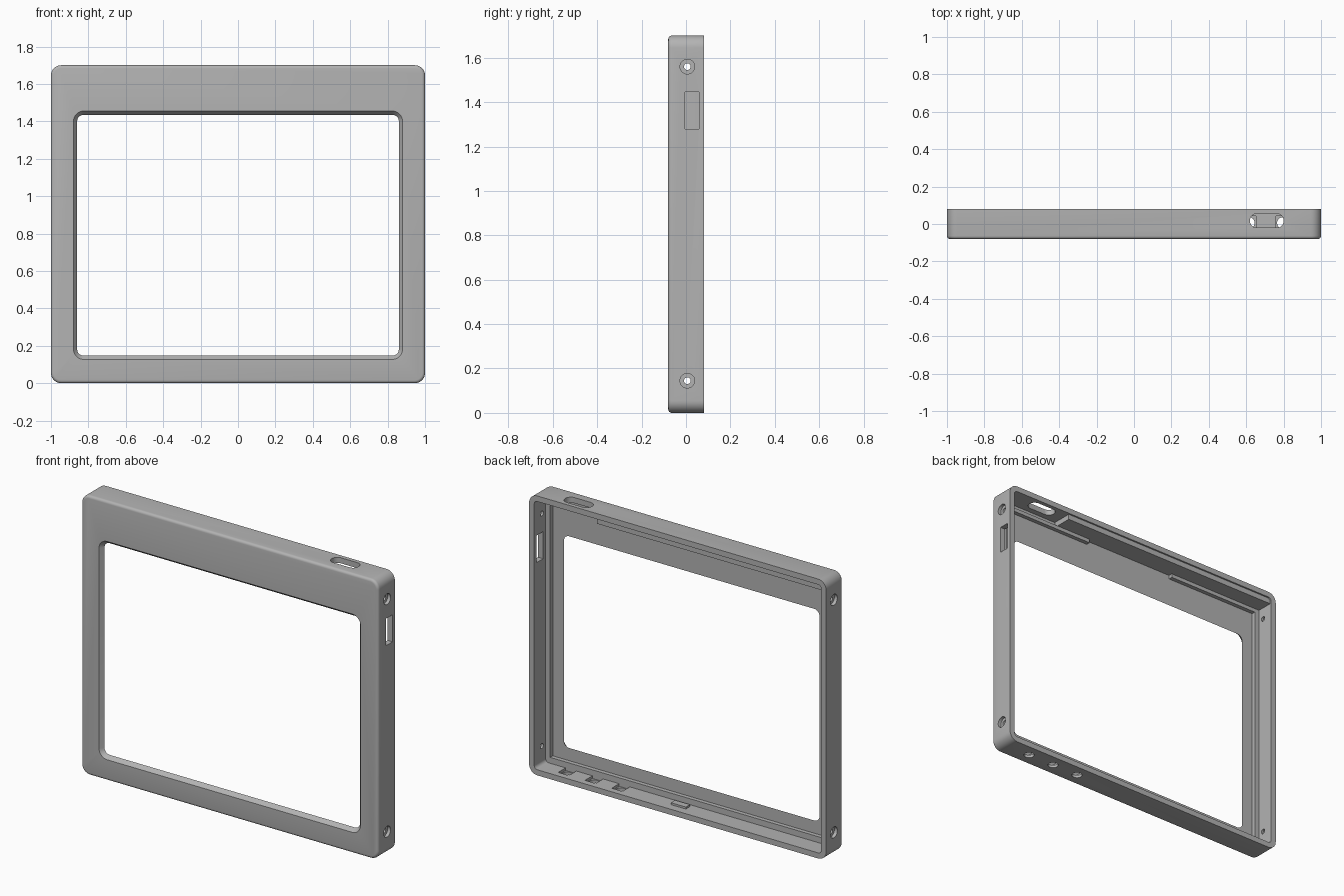
import bpy, bmesh, math
from mathutils import Matrix

if "Cube" in bpy.data.objects:
    bpy.data.objects.remove(bpy.data.objects["Cube"])

grey = bpy.data.materials.new("plain grey")
grey.diffuse_color = (0.45, 0.45, 0.45, 1)
grey.use_nodes = True
grey.node_tree.nodes["Principled BSDF"].inputs["Base Color"].default_value = grey.diffuse_color
H = 1.70          # overall height
WALL = 0.034      # wall thickness
FRONT, BACK, PLATE = -0.08, 0.08, -0.055


def finish(name, bm):
    bmesh.ops.recalc_face_normals(bm, faces=bm.faces[:])
    mesh = bpy.data.meshes.new(name)
    bm.to_mesh(mesh)
    bm.free()
    mesh.materials.append(grey)
    ob = bpy.data.objects.new(name, mesh)
    bpy.context.collection.objects.link(ob)
    return ob


def rounded(x0, x1, z0, z1, r, n=8):
    """Rounded rectangle outline as 2D points."""
    pts = []
    for cx, cz, a in ((x1 - r, z1 - r, 0), (x0 + r, z1 - r, 90),
                      (x0 + r, z0 + r, 180), (x1 - r, z0 + r, 270)):
        for i in range(n + 1):
            t = math.radians(a + 90 * i / n)
            pts.append((cx + r * math.cos(t), cz + r * math.sin(t)))
    return pts


def loft(name, sections, axis="Y"):
    """Skin a list of (outline, depth) sections along y or z."""
    bm = bmesh.new()
    rings = []
    for pts, d in sections:
        rings.append([bm.verts.new((a, d, b) if axis == "Y" else (a, b, d)) for a, b in pts])
    for r0, r1 in zip(rings, rings[1:]):
        for i in range(len(r0)):
            j = (i + 1) % len(r0)
            bm.faces.new((r0[i], r0[j], r1[j], r1[i]))
    bm.faces.new(rings[0])
    bm.faces.new(rings[-1])
    return finish(name, bm)


def box(name, x0, x1, y0, y1, z0, z1):
    bm = bmesh.new()
    bmesh.ops.create_cube(bm, size=1, matrix=Matrix.Translation(
        ((x0 + x1) / 2, (y0 + y1) / 2, (z0 + z1) / 2)) @ Matrix.Diagonal((x1 - x0, y1 - y0, z1 - z0, 1)))
    return finish(name, bm)


def cylinder(name, centre, r, length, axis):
    bm = bmesh.new()
    rot = Matrix.Rotation(math.pi / 2, 4, "Y") if axis == "X" else Matrix()
    bmesh.ops.create_cone(bm, cap_ends=True, segments=32, radius1=r, radius2=r, depth=length,
                          matrix=Matrix.Translation(centre) @ rot)
    return finish(name, bm)


# Housing: rounded slab with a filleted front edge
R, F = 0.055, 0.016
secs = []
for i in range(5):
    t = math.radians(90 * i / 4)
    e = F * (1 - math.sin(t))
    secs.append((rounded(-1 + e, 1 - e, e, H - e, R - e), FRONT + F * (1 - math.cos(t))))
secs.append((rounded(-1, 1, 0, H, R), BACK))
housing = loft("housing", secs)

# Hollow interior, open at the back
i = 1 - WALL
cutters = [loft("cavity_cutter", [(rounded(-i, i, WALL, H - WALL, R - WALL), PLATE),
                                  (rounded(-i, i, WALL, H - WALL, R - WALL), BACK + 0.1)])]

# Screen window with a sloped border
def window(e):
    return rounded(-0.86 - e, 0.86 + e, 0.147 - e, 1.435 + e, 0.035 + e)
cutters.append(loft("window_cutter", [(window(0.028), FRONT - 0.01), (window(0.0), PLATE),
                                      (window(0.0), PLATE + 0.05)]))

# Screw holes with counterbores, both sides
for s in (-1, 1):
    for z in (0.145, 1.56):
        cutters.append(cylinder("screw_cutter", (s * 0.98, 0.006, z), 0.015, 0.2, "X"))
        cutters.append(cylinder("counterbore_cutter", (s * 1.03, 0.006, z), 0.033, 0.1, "X"))

# Side slot, top port and bottom button holes with inner pockets
cutters.append(box("side_slot_cutter", 0.9, 1.1, -0.005, 0.058, 1.28, 1.445))
port = rounded(0.62, 0.80, -0.02, 0.055, 0.036)
cutters.append(loft("port_cutter", [(port, 1.62), (port, 1.8)], "Z"))
for x in (0.435, 0.615, 0.795):
    cutters.append(cylinder("button_cutter", (x, 0.006, 0), 0.03, 0.2, "Z"))
    cutters.append(box("pocket_cutter", x - 0.036, x + 0.036, -0.03, 0.042, 0.018, 0.1))

for c in cutters:
    m = housing.modifiers.new(c.name, "BOOLEAN")
    m.operation, m.object, m.solver = "DIFFERENCE", c, "EXACT"
    c.hide_render = True
bpy.context.view_layer.objects.active = housing
housing.select_set(True)
for m in list(housing.modifiers):
    bpy.ops.object.modifier_apply(modifier=m.name)
for c in cutters:
    bpy.data.objects.remove(c)
bpy.ops.object.shade_smooth_by_angle(angle=math.radians(30))

# Thickened ceiling beside the port
box("ceiling_block", -i, 0.55, PLATE, 0.07, H - 0.067, H - WALL)

# Ledges around the screen seat
for s, side in ((-1, "left"), (1, "right")):
    xs = sorted((s * 0.935, s * i))
    box(side + "_ledge", *xs, PLATE, -0.03, WALL, H - 0.067)
    xs = sorted((s * 0.31, s * 0.935))
    box(side + "_top_rail", *xs, PLATE, -0.03, H - 0.09, H - 0.067)
box("bottom_ledge", -0.935, 0.935, PLATE, -0.03, WALL, 0.07)

# Small locating tab on the floor
box("floor_tab", -0.02, 0.08, -0.01, 0.03, WALL, 0.046)
